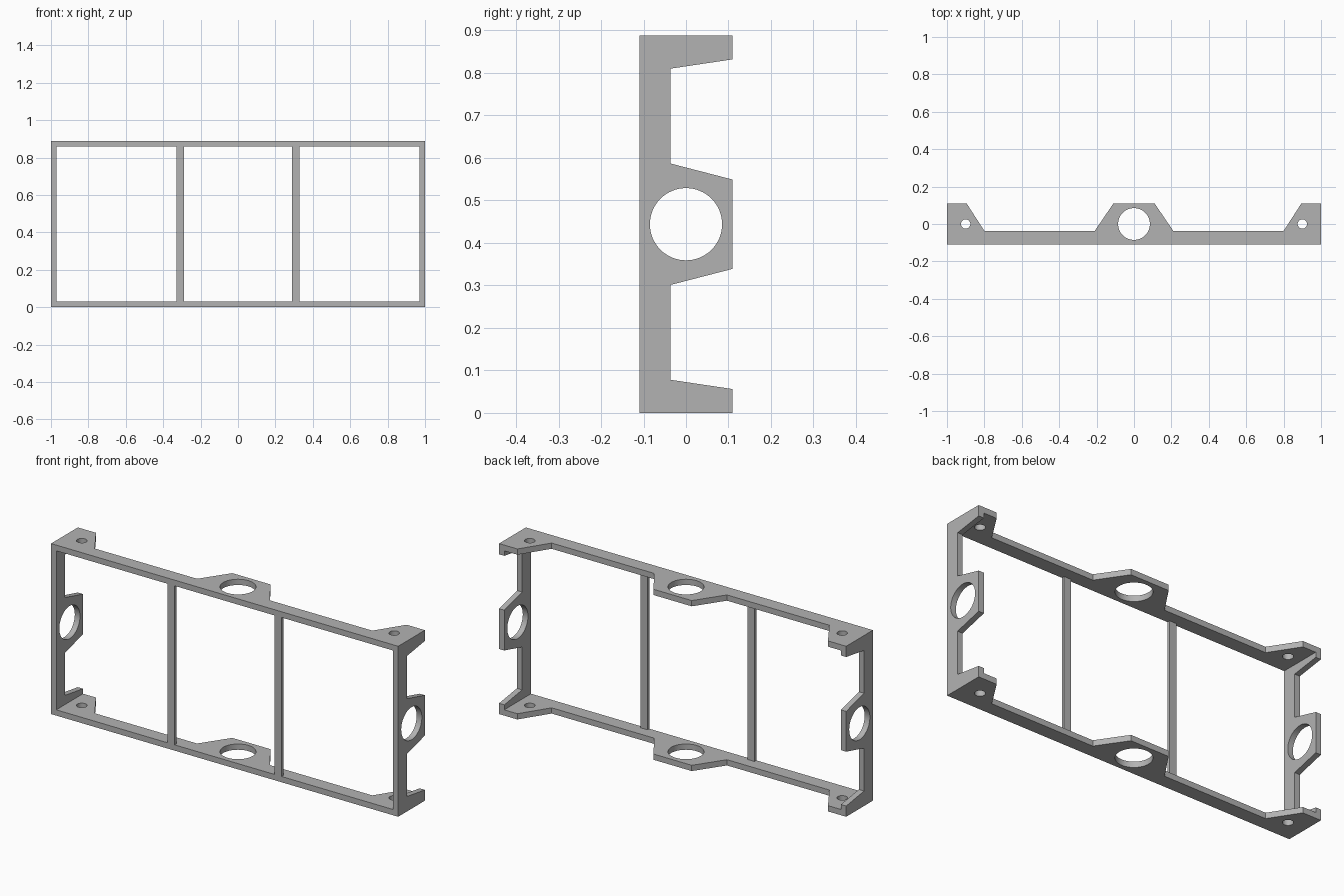
import bpy
import bmesh
from math import cos, sin, tau, radians
from mathutils import Matrix, Vector

cube = bpy.data.objects.get("Cube")
if cube:
    bpy.data.objects.remove(cube)

# Overall sizes
HALF_X, HALF_Y, HEIGHT = 1.0, 0.11, 0.888
WALL = 0.03
RAIL_Y = -0.037
MID_Z = HEIGHT / 2

grey = bpy.data.materials.new("plain grey")
grey.use_nodes = True
colour = (0.45, 0.45, 0.45, 1)
grey.diffuse_color = colour
grey.node_tree.nodes["Principled BSDF"].inputs["Base Color"].default_value = colour


def circle(cx, cy, r, n=64):
    return [(cx + r * cos(tau * i / n), cy + r * sin(tau * i / n)) for i in range(n)]


def plate(name, loops, thickness, matrix):
    """Extrude a flat outline with holes and place it."""
    curve = bpy.data.curves.new(name + "_outline", "CURVE")
    curve.dimensions = "2D"
    curve.fill_mode = "BOTH"
    curve.extrude = thickness / 2
    for loop in loops:
        spline = curve.splines.new("POLY")
        spline.points.add(len(loop) - 1)
        for point, (u, v) in zip(spline.points, loop):
            point.co = (u, v, 0, 1)
        spline.use_cyclic_u = True
    helper = bpy.data.objects.new(name + "_outline", curve)
    bpy.context.collection.objects.link(helper)
    graph = bpy.context.evaluated_depsgraph_get()
    mesh = bpy.data.meshes.new_from_object(helper.evaluated_get(graph))
    bpy.data.objects.remove(helper)

    # Weld the caps to the walls
    bm = bmesh.new()
    bm.from_mesh(mesh)
    bmesh.ops.remove_doubles(bm, verts=bm.verts, dist=1e-5)
    bm.transform(matrix)
    bmesh.ops.recalc_face_normals(bm, faces=bm.faces)
    bm.to_mesh(mesh)
    bm.free()

    mesh.name = name
    mesh.materials.clear()
    mesh.materials.append(grey)
    obj = bpy.data.objects.new(name, mesh)
    bpy.context.collection.objects.link(obj)
    bpy.ops.object.select_all(action="DESELECT")
    obj.select_set(True)
    bpy.context.view_layer.objects.active = obj
    bpy.ops.object.shade_smooth_by_angle(angle=radians(30))
    return obj


# Long rails: corner tabs and a central tab, each drilled
half = [(0.11, HALF_Y), (0.21, RAIL_Y), (0.80, RAIL_Y), (0.895, HALF_Y),
        (HALF_X, HALF_Y), (HALF_X, -HALF_Y)]
rail = half + [(-x, y) for x, y in reversed(half)]
rail_loops = [rail, circle(0, 0, 0.085),
              circle(0.9, 0, 0.025, 32), circle(-0.9, 0, 0.025, 32)]
for name, z in (("bottom_rail", WALL / 2), ("top_rail", HEIGHT - WALL / 2)):
    plate(name, rail_loops, WALL, Matrix.Translation((0, 0, z)))

# End plates between the rails, drawn in y and z
lower = [(-HALF_Y, WALL), (HALF_Y, WALL), (HALF_Y, 0.056), (RAIL_Y, 0.078),
         (RAIL_Y, 0.301), (HALF_Y, 0.339)]
end_loops = [lower + [(y, HEIGHT - z) for y, z in reversed(lower)],
             circle(0, MID_Z, 0.085)]
upright = Matrix(((0, 0, 1), (1, 0, 0), (0, 1, 0))).to_4x4()
for name, side in (("right_end", -1), ("left_end", 1)):
    shift = Matrix.Translation(Vector((side * (HALF_X - WALL / 2), 0, 0)))
    plate(name, end_loops, WALL, shift @ upright)

# Thin dividers flush with the front
depth = 0.015
strip = [(-0.02, -HALF_Y), (0.02, -HALF_Y),
         (0.02, depth - HALF_Y), (-0.02, depth - HALF_Y)]
for name, x in (("right_divider", -0.308), ("left_divider", 0.308)):
    plate(name, [strip], HEIGHT - 2 * WALL, Matrix.Translation((x, 0, MID_Z)))
